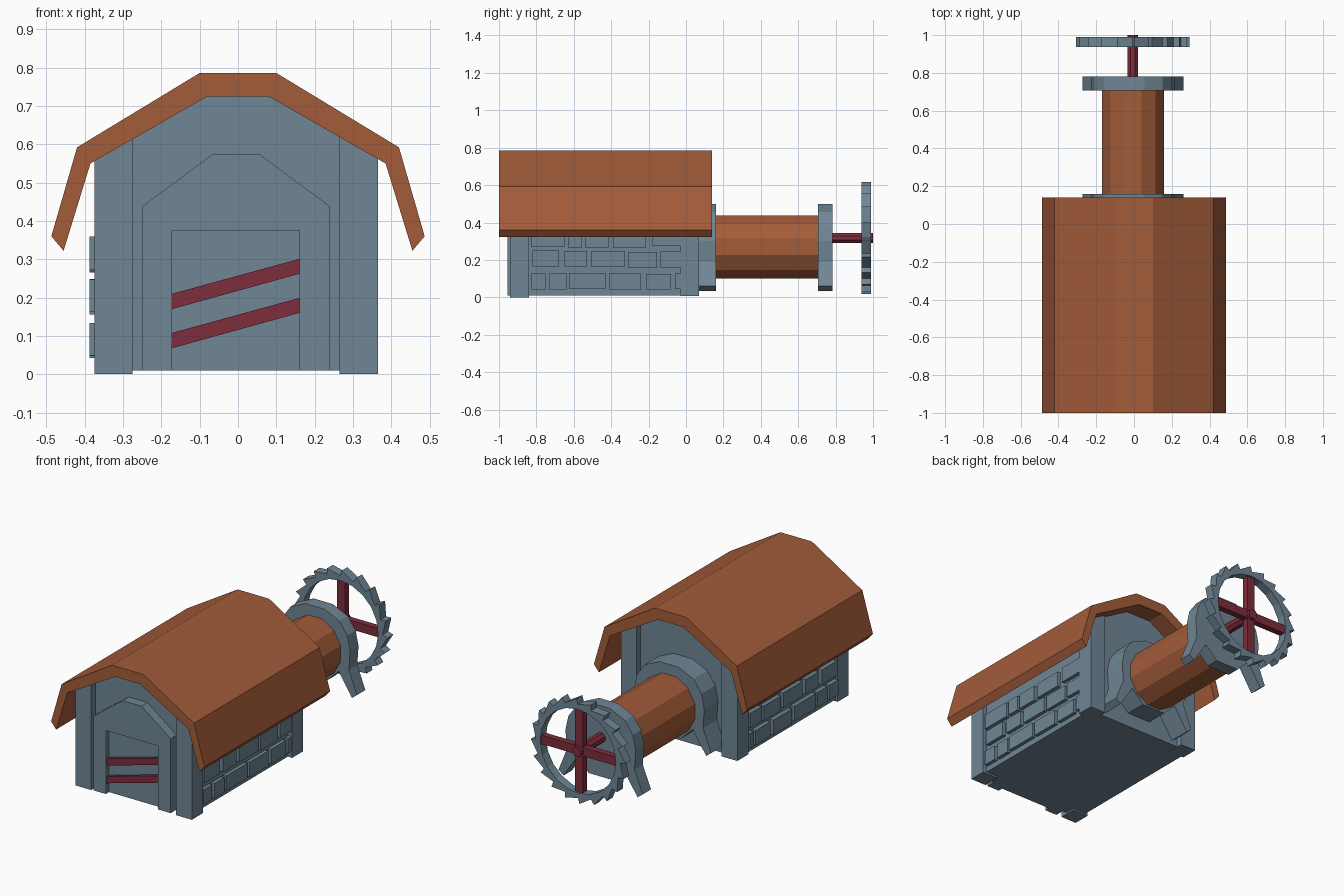
import bpy, bmesh, math, random

if "Cube" in bpy.data.objects:
    bpy.data.objects.remove(bpy.data.objects["Cube"])
random.seed(4)


def material(name, rgb):
    m = bpy.data.materials.new(name)
    m.diffuse_color = (*rgb, 1)
    m.use_nodes = True
    m.node_tree.nodes["Principled BSDF"].inputs["Base Color"].default_value = m.diffuse_color
    return m


STONE = material("blue grey stone", (0.16, 0.24, 0.30))
WOOD = material("orange brown wood", (0.37, 0.107, 0.042))
RED = material("dark red", (0.21, 0.025, 0.045))


def finish(name, bm, mat):
    bmesh.ops.recalc_face_normals(bm, faces=bm.faces[:])
    me = bpy.data.meshes.new(name)
    bm.to_mesh(me)
    bm.free()
    me.materials.append(mat)
    ob = bpy.data.objects.new(name, me)
    bpy.context.collection.objects.link(ob)
    return ob


def prism(name, pts, y0, y1, mat):
    """Extrude an x-z outline from y0 to y1."""
    bm = bmesh.new()
    f = bm.faces.new([bm.verts.new((x, y0, z)) for x, z in pts])
    r = bmesh.ops.extrude_face_region(bm, geom=[f])
    for v in r["geom"]:
        if isinstance(v, bmesh.types.BMVert):
            v.co.y = y1
    return finish(name, bm, mat)


def box(name, x0, x1, y0, y1, z0, z1, mat):
    return prism(name, [(x0, z0), (x1, z0), (x1, z1), (x0, z1)], y0, y1, mat)


def mirrored(half, cx=0.0):
    """Complete an outline from its right half."""
    return [(cx + x, z) for x, z in half] + [(cx - x, z) for x, z in reversed(half)]


# Roof shell
outer = [(-0.487, 0.36), (-0.42, 0.592), (-0.10, 0.786), (0.10, 0.786), (0.42, 0.592), (0.487, 0.36)]
inner = [(0.455, 0.322), (0.385, 0.55), (0.08, 0.725), (-0.08, 0.725), (-0.385, 0.55), (-0.455, 0.322)]
prism("roof", outer + inner, -1.0, 0.14, WOOD)

# House body with gable ends
prism("house_body", [(-0.362, 0.01), (0.34, 0.01), (0.34, 0.58), (0.08, 0.73),
                     (-0.08, 0.73), (-0.362, 0.568)], -0.90, 0.035, STONE)

# Corner pillars
for label, y0, y1, z0 in (("front", -0.94, -0.84, 0.0), ("back", -0.03, 0.07, 0.008)):
    for side, s in (("right", 1), ("left", -1)):
        pts = [(s * x - 0.005, z) for x, z in ((0.27, z0), (0.37, z0), (0.37, 0.565), (0.27, 0.625))]
        prism(f"{label}_{side}_pillar", pts, y0, y1, STONE)

# Arched door frame
frame = [(-0.25, 0.01), (-0.25, 0.438), (-0.065, 0.575), (0.055, 0.575), (0.24, 0.438), (0.24, 0.01),
         (0.16, 0.01), (0.16, 0.375), (-0.172, 0.375), (-0.172, 0.01)]
prism("door_frame", frame, -0.954, -0.895, STONE)
box("door_panel", -0.172, 0.16, -0.925, -0.895, 0.01, 0.375, STONE)

# Slanted door bars
for i, z in enumerate((0.068, 0.17)):
    prism(f"door_bar_{i + 1}", [(-0.172, z), (0.16, z + 0.092), (0.16, z + 0.131), (-0.172, z + 0.04)],
          -0.945, -0.91, RED)

# Wall bricks: y spans for each row
rows = [
    (0.045, 0.13, [(-.83, -.75), (-.73, -.64), (-.625, -.43), (-.41, -.24), (-.215, -.08), (-.06, -.03)]),
    (0.16, 0.245, [(-.82, -.68), (-.65, -.53), (-.505, -.33), (-.31, -.155), (-.135, -.03)]),
    (0.27, 0.358, [(-.83, -.65), (-.63, -.555), (-.54, -.415), (-.39, -.215), (-.18, -.03)]),
]
for side, xa, xb in (("right", 0.32, 0.361), ("left", -0.387, -0.35)):
    for r, (z0, z1, spans) in enumerate(rows):
        for i, (y0, y1) in enumerate(spans):
            j = random.uniform(-0.005, 0.005)
            box(f"{side}_brick_{r + 1}_{i + 1}", xa, xb, y0, y1, z0 + j, z1 + j, STONE)

# Barrel behind the house
CX, CZ = -0.005, 0.27
angles = [math.radians(15 + 30 * i) for i in range(12)]
prism("barrel", [(CX + 0.169 * math.cos(a), CZ + 0.174 * math.sin(a)) for a in angles],
      0.03, 0.75, WOOD)

# Collars with splayed feet
collar = [(0.075, 0.092), (0.15, 0.165), (0.235, 0.035), (0.267, 0.06), (0.215, 0.19),
          (0.223, 0.30), (0.205, 0.385), (0.155, 0.455), (0.06, 0.498)]
for name, y0, y1 in (("house_collar", 0.03, 0.16), ("end_collar", 0.706, 0.782)):
    prism(name, mirrored(collar, CX), y0, y1, STONE)

# Axle
WX, WZ = -0.007, 0.317
prism("axle", [(WX + 0.03 * math.cos(math.pi / 4 * (i + .5)), WZ + 0.03 * math.sin(math.pi / 4 * (i + .5)))
               for i in range(8)], 0.76, 1.0, RED)

# Wheel spokes
box("upright_spokes", WX - 0.025, WX + 0.025, 0.945, 0.98, WZ - 0.25, WZ + 0.25, RED)
box("level_spokes", WX - 0.25, WX + 0.25, 0.944, 0.981, WZ - 0.025, WZ + 0.025, RED)

# Saw-toothed wheel rim
bm = bmesh.new()
TEETH = 20
step = 2 * math.pi / TEETH
loops = []
for i in range(TEETH):
    for frac, rad in ((0.0, 0.268), (0.9, 0.3)):
        a = (i + frac) * step
        c, s = math.cos(a), math.sin(a)
        loops.append([bm.verts.new((WX + r * c, y, WZ + r * s))
                      for r, y in ((rad, 0.938), (rad, 0.99), (0.24, 0.99), (0.24, 0.938))])
for a, b in zip(loops, loops[1:] + loops[:1]):
    for k in range(4):
        bm.faces.new((a[k], b[k], b[(k + 1) % 4], a[(k + 1) % 4]))
finish("toothed_wheel_rim", bm, STONE)
